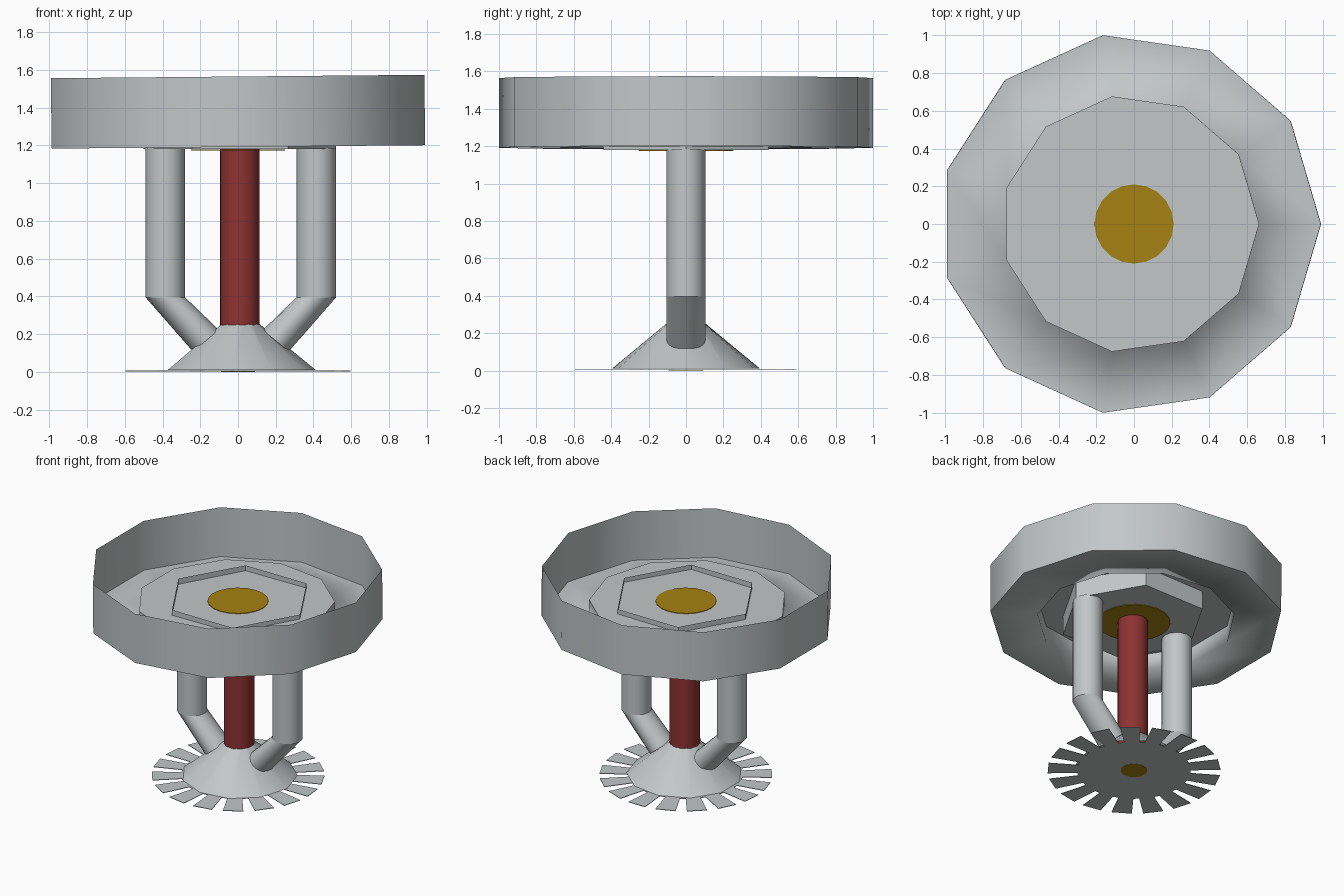
import bpy, bmesh
from math import sin, cos, pi, tau
from mathutils import Vector

cube = bpy.data.objects.get("Cube")
if cube:
    bpy.data.objects.remove(cube)


def material(name, rgb):
    m = bpy.data.materials.new(name)
    m.use_nodes = True
    m.diffuse_color = (*rgb, 1)
    m.node_tree.nodes["Principled BSDF"].inputs["Base Color"].default_value = (*rgb, 1)
    return m


STEEL = material("brushed steel grey", (0.54, 0.57, 0.57))
RED = material("dark red glass", (0.27, 0.032, 0.032))
GOLD = material("old brass", (0.38, 0.22, 0.006))


def ring(bm, n, r, z, cx=0.0, start=0.0):
    return [bm.verts.new((cx + r * cos(start + tau * i / n), r * sin(start + tau * i / n), z))
            for i in range(n)]


def bridge(bm, a, b):
    for i in range(len(a)):
        j = (i + 1) % len(a)
        bm.faces.new((a[i], a[j], b[j], b[i]))


def finish(name, bm, mat, smooth=False):
    bmesh.ops.recalc_face_normals(bm, faces=bm.faces)
    mesh = bpy.data.meshes.new(name)
    for f in bm.faces:
        f.smooth = smooth
    bm.to_mesh(mesh)
    bm.free()
    mesh.materials.append(mat)
    ob = bpy.data.objects.new(name, mesh)
    bpy.context.collection.objects.link(ob)
    return ob


def lathe(name, n, profile, mat, cx=0.0, cap_first=False, cap_last=False,
          smooth=False, sharp_rings=()):
    """Revolve (radius, height) points into an n-sided shell."""
    bm = bmesh.new()
    rings = [ring(bm, n, r, z, cx) for r, z in profile]
    for a, b in zip(rings, rings[1:]):
        bridge(bm, a, b)
    if cap_first:
        bm.faces.new(rings[0])
    if cap_last:
        bm.faces.new(rings[-1])
    for k in sharp_rings:
        members = set(rings[k])
        for e in bm.edges:
            if e.verts[0] in members and e.verts[1] in members:
                e.smooth = False
    return finish(name, bm, mat, smooth)


# Open eleven-sided ceiling cup with a raised middle plate
cup = lathe("ceiling_cup", 11,
            [(1.01, 1.565), (1.01, 1.192), (0.683, 1.192), (0.683, 1.32)],
            STEEL, cx=-0.02, cap_last=True, smooth=True, sharp_rings=(1, 3))
cup.rotation_euler.y = -0.009
cup.location.x = 0.012

# Hexagonal nut, open at the top and closed underneath
lathe("hex_nut", 6, [(0.51, 1.18), (0.51, 1.358)], STEEL, cx=0.01, cap_first=True)

# Brass plugs above, below the nut and under the deflector
for name, radius, z in (("upper_brass_plug", 0.21, 1.322),
                        ("lower_brass_plug", 0.25, 1.174),
                        ("deflector_brass_pin", 0.09, 0.0)):
    lathe(name, 20, [(radius, z), (radius, z + 0.004)], GOLD,
          cap_first=True, cap_last=True)

# Glass bulb rod
lathe("glass_bulb", 24, [(0.105, 0.06), (0.105, 1.18)], RED, cx=0.01,
      cap_first=True, cap_last=True, smooth=True, sharp_rings=(0, 1))


# Bent frame arms: vertical, then sloping in to the cone
def arm(name, side):
    n, r, cx = 16, 0.105, 0.015
    bm = bmesh.new()
    top = ring(bm, n, r, 1.185, cx + side * 0.4)
    elbow = ring(bm, n, r, 0.395, cx + side * 0.4)
    across = Vector((side * 0.77, 0, -0.64))
    end_center = Vector((cx + side * 0.185, 0, 0.165))
    end = []
    for i in range(n):
        a = tau * i / n
        end.append(bm.verts.new(end_center + across * (r * 0.85 * side * cos(a))
                                + Vector((0, r * sin(a), 0))))
    bridge(bm, top, elbow)
    bridge(bm, elbow, end)
    bm.faces.new(top)
    bm.faces.new(end)
    for e in bm.edges:
        if all(v in elbow for v in e.verts) or any(len(f.verts) == n for f in e.link_faces):
            e.smooth = False
    return finish(name, bm, STEEL, smooth=True)


arm("left_arm", 1)
arm("right_arm", -1)

# Cone that the arms and bulb run into
lathe("deflector_cone", 11, [(0.4, 0.01), (0.07, 0.28)], STEEL, cx=0.012, smooth=True)

# Flat toothed deflector
bm = bmesh.new()
teeth, root, tip = 17, 0.39, 0.595
pitch = tau / teeth
outline = []
for i in range(teeth):
    mid = pi / 2 + i * pitch
    for radius, share in ((root, -0.36), (tip, -0.32), (tip, 0.32), (root, 0.36)):
        a = mid + share * pitch
        outline.append((radius * cos(a), radius * sin(a)))
hub = []
for i in range(teeth):
    corners = [bm.verts.new((x, y, 0.006)) for x, y in outline[4 * i:4 * i + 4]]
    bm.faces.new(corners)
    hub += [corners[0], corners[3]]
bm.faces.new(hub)
bmesh.ops.recalc_face_normals(bm, faces=bm.faces)
solid = bmesh.ops.extrude_face_region(bm, geom=bm.faces[:])
for v in solid["geom"]:
    if isinstance(v, bmesh.types.BMVert):
        v.co.z = 0.002
finish("deflector_plate", bm, STEEL)
